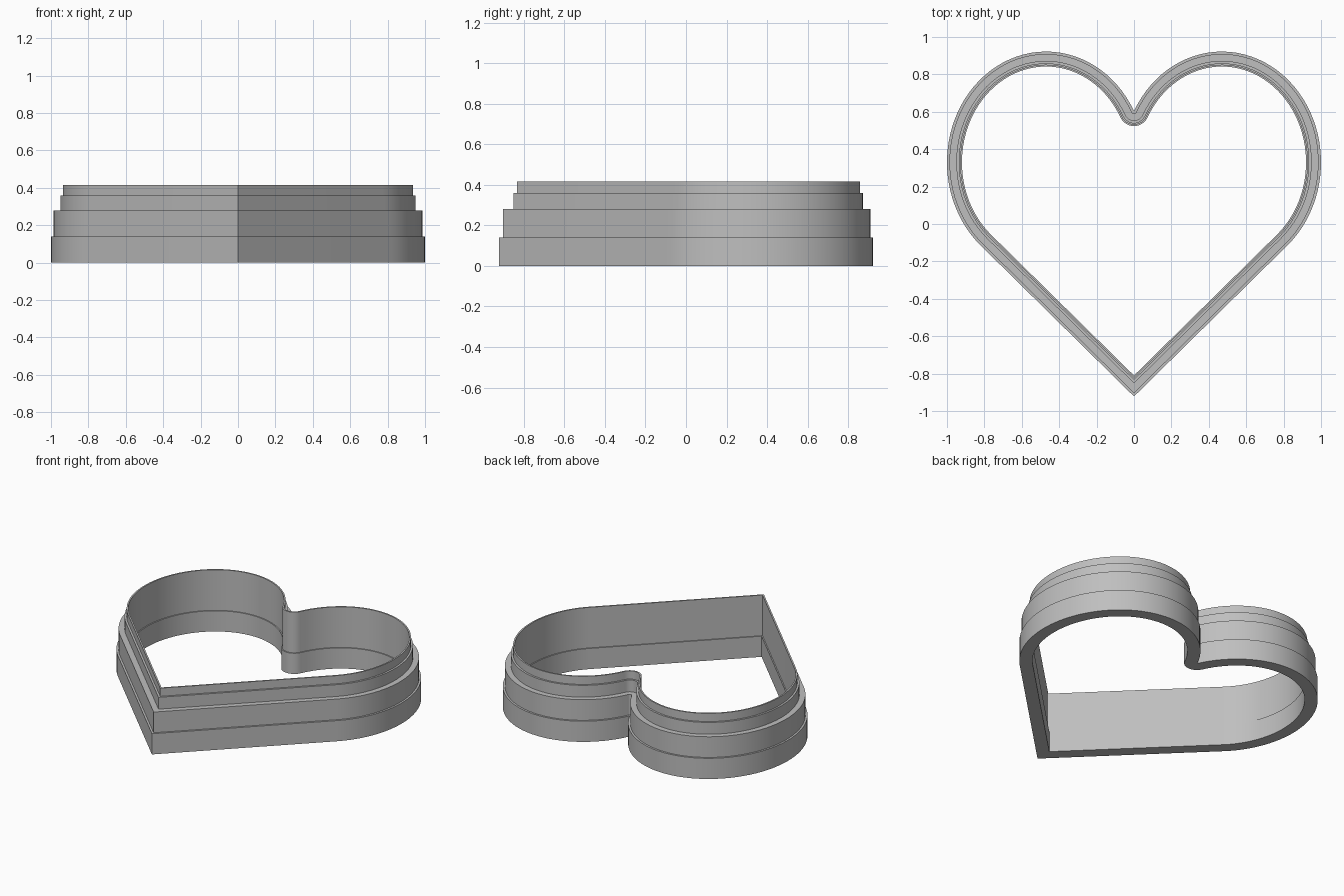
import bpy
import bmesh
import math
from mathutils import Vector

if "Cube" in bpy.data.objects:
    bpy.data.objects.remove(bpy.data.objects["Cube"], do_unlink=True)

# Heart outline: one elliptical lobe, joined by a tangent line to the tip
CX, CY, RX, RY = 0.47, 0.33, 0.53, 0.592
TIP_Y = -0.922
LOBE_STEPS, NOTCH_STEPS = 48, 8

# Wall section as (inset from outline, height)
SECTION = [(0, 0), (0, 0.14), (0.013, 0.14), (0.013, 0.28),
           (0.05, 0.28), (0.05, 0.36), (0.063, 0.36), (0.063, 0.415),
           (0.073, 0.415), (0.073, 0.14), (0.08, 0.14), (0.08, 0)]


def lobe_point(t):
    return Vector((CX + RX * math.cos(t), CY + RY * math.sin(t)))


def lobe_normal(t):
    return Vector((math.cos(t) / RX, math.sin(t) / RY)).normalized()


def heart_loop(inset):
    """Closed heart outline moved inwards, with a round join at the notch."""
    kx, ky = -CX / RX, (TIP_Y - CY) / RY
    start = math.atan2(ky, kx) + math.acos(1 / math.hypot(kx, ky))
    end = math.acos(-CX / RX)
    half = [Vector((0, TIP_Y - inset / lobe_normal(start).y))]
    for i in range(LOBE_STEPS + 1):
        t = start + (end - start) * i / LOBE_STEPS
        half.append(lobe_point(t) - lobe_normal(t) * inset)
    inward = -lobe_normal(end)
    first, down = math.atan2(inward.y, inward.x), -math.pi / 2
    for i in range(1, NOTCH_STEPS + 1):
        a = first + (down - first) * i / NOTCH_STEPS
        half.append(lobe_point(end) + inset * Vector((math.cos(a), math.sin(a))))
    return half + [Vector((-p.x, p.y)) for p in reversed(half[1:-1])]


# Sweep the wall section around the heart
bm = bmesh.new()
rings = [[bm.verts.new((p.x, p.y, z)) for p in heart_loop(d)] for d, z in SECTION]
for k, ring in enumerate(rings):
    above = rings[(k + 1) % len(rings)]
    for i in range(len(ring)):
        j = (i + 1) % len(ring)
        bm.faces.new((ring[i], ring[j], above[j], above[i]))
bmesh.ops.remove_doubles(bm, verts=bm.verts, dist=0.0001)
bmesh.ops.recalc_face_normals(bm, faces=bm.faces)
mesh = bpy.data.meshes.new("heart_cutter")
bm.to_mesh(mesh)
bm.free()

# Plain grey material
grey = bpy.data.materials.new("grey")
grey.use_nodes = True
colour = (0.52, 0.52, 0.52, 1)
grey.diffuse_color = colour
grey.node_tree.nodes["Principled BSDF"].inputs["Base Color"].default_value = colour
mesh.materials.append(grey)

cutter = bpy.data.objects.new("heart_cutter", mesh)
bpy.context.collection.objects.link(cutter)
bpy.ops.object.select_all(action='DESELECT')
cutter.select_set(True)
bpy.context.view_layer.objects.active = cutter
bpy.ops.object.shade_smooth_by_angle(angle=math.radians(30))
